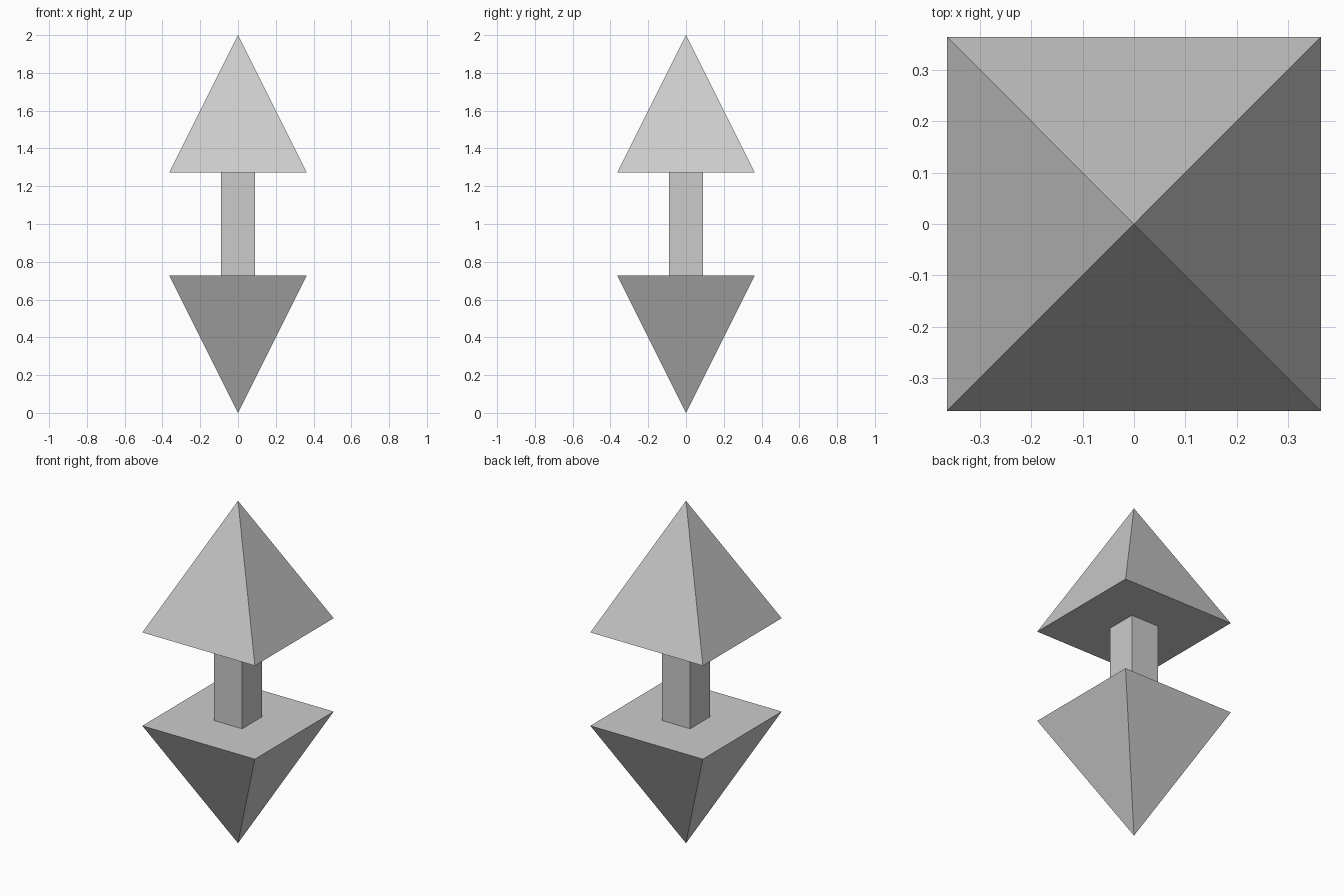
import bpy
from math import pi, sqrt

default = bpy.data.objects.get("Cube")
if default:
    bpy.data.objects.remove(default, do_unlink=True)

UNIT = 2 / 11           # the shaft is one unit wide
HEAD = 4 * UNIT         # width and height of each arrowhead
SHAFT = 3 * UNIT        # length of the shaft

# Single flat grey
grey = bpy.data.materials.new("plain grey")
grey.use_nodes = True
colour = (0.6, 0.6, 0.6, 1)
grey.diffuse_color = colour
grey.node_tree.nodes["Principled BSDF"].inputs["Base Color"].default_value = colour


def finish(name):
    """Name the active part, apply its rotation and colour it."""
    part = bpy.context.object
    part.name = part.data.name = name
    bpy.ops.object.transform_apply(location=False, rotation=True, scale=True)
    part.data.materials.append(grey)


def arrowhead(name, z, flip):
    """Closed square pyramid, pointing up or flipped to point down."""
    bpy.ops.mesh.primitive_cone_add(
        vertices=4, radius1=HEAD / sqrt(2), radius2=0, depth=HEAD,
        location=(0, 0, z), rotation=(pi if flip else 0, 0, pi / 4))
    finish(name)


# Two arrowheads, point to point with the shaft between their bases
arrowhead("lower_arrowhead", HEAD / 2, True)
arrowhead("upper_arrowhead", HEAD * 1.5 + SHAFT, False)

# Square shaft
bpy.ops.mesh.primitive_cube_add(size=1, location=(0, 0, 1))
bpy.context.object.scale = (UNIT, UNIT, SHAFT)
finish("shaft")
